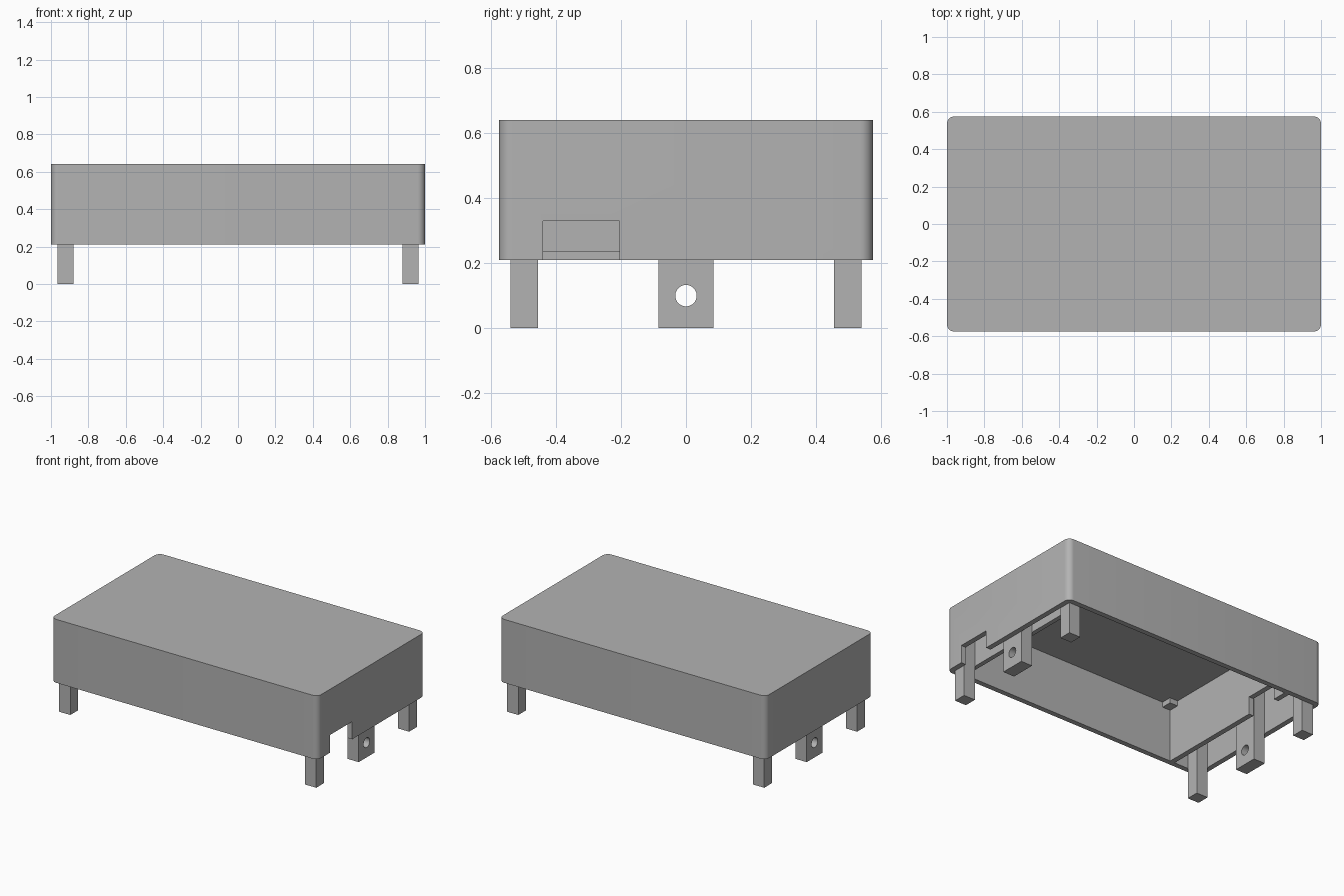
import bpy, bmesh, math
from mathutils import Matrix, Vector

old = bpy.data.objects.get("Cube")
if old:
    bpy.data.objects.remove(old, do_unlink=True)

grey = bpy.data.materials.new("plain grey")
grey.use_nodes = True
colour = (0.45, 0.45, 0.45, 1)
grey.diffuse_color = colour
grey.node_tree.nodes["Principled BSDF"].inputs["Base Color"].default_value = colour

RIM, CEILING, TOP = 0.21, 0.6, 0.64      # key heights
HALF_X, HALF_Y, WALL = 1.0, 0.575, 0.035
IN_X, IN_Y = HALF_X - WALL, HALF_Y - WALL
POST = 0.085


def finish(name, bm):
    mesh = bpy.data.meshes.new(name)
    bm.to_mesh(mesh)
    bm.free()
    mesh.materials.append(grey)
    obj = bpy.data.objects.new(name, mesh)
    bpy.context.collection.objects.link(obj)
    return obj


def box(name, low, high, corner=0):
    low, high = Vector(low), Vector(high)
    bm = bmesh.new()
    bmesh.ops.create_cube(bm, size=1)
    for v in bm.verts:
        v.co = (low + high) / 2 + v.co * (high - low)
    if corner:
        upright = [e for e in bm.edges
                   if abs(e.verts[0].co.z - e.verts[1].co.z) > 0.01]
        bmesh.ops.bevel(bm, geom=upright, offset=corner, segments=8,
                        profile=0.5, affect='EDGES')
    return finish(name, bm)


def rod(name, centre, radius, length):
    bm = bmesh.new()
    place = Matrix.Translation(centre) @ Matrix.Rotation(math.pi / 2, 4, 'Y')
    bmesh.ops.create_cone(bm, cap_ends=True, segments=32, radius1=radius,
                          radius2=radius, depth=length, matrix=place)
    return finish(name, bm)


def select(obj):
    bpy.ops.object.select_all(action='DESELECT')
    obj.select_set(True)
    bpy.context.view_layer.objects.active = obj


def cut(obj, cutter):
    cutter.hide_render = True
    select(obj)
    mod = obj.modifiers.new("cut", 'BOOLEAN')
    mod.operation = 'DIFFERENCE'
    mod.solver = 'EXACT'
    mod.object = cutter
    bpy.ops.object.modifier_apply(modifier=mod.name)
    bpy.data.objects.remove(cutter, do_unlink=True)


def smooth(obj):
    select(obj)
    bpy.ops.object.shade_smooth_by_angle(angle=math.radians(30))


# Hollow cover with rounded upright corners and a cable notch on the left end
cover = box("cover", (-HALF_X, -HALF_Y, RIM), (HALF_X, HALF_Y, TOP), 0.04)
cut(cover, box("cavity", (-IN_X, -IN_Y, 0), (IN_X, IN_Y, CEILING)))
cut(cover, box("notch", (IN_X - 0.02, -0.44, 0), (1.1, -0.205, 0.33)))
smooth(cover)

# Inner partitions
box("left_partition", (0.85, -IN_Y, 0.235), (0.88, IN_Y, CEILING))
right = box("right_partition", (-0.775, -IN_Y, RIM), (-0.74, IN_Y, CEILING))
cut(right, box("notch", (-0.85, 0.205, 0), (-0.7, 0.44, 0.33)))

# Small block in the corner of the ceiling
box("ceiling_block", (-0.74, -IN_Y, 0.565), (-0.68, -0.47, CEILING))

# Corner legs and drilled middle tabs, tucked against the inside of the walls
for side, sx in (("left", 1), ("right", -1)):
    x0, x1 = sorted((sx * IN_X, sx * (IN_X - POST)))
    for end, sy in (("front", -1), ("back", 1)):
        y0, y1 = sorted((sy * IN_Y, sy * (IN_Y - POST)))
        box(f"{end}_{side}_leg", (x0, y0, 0), (x1, y1, CEILING))
    tab = box(f"{side}_tab", (x0, -POST, 0), (x1, POST, CEILING))
    cut(tab, rod("hole", ((x0 + x1) / 2, 0, 0.1), 0.033, 0.2))
    smooth(tab)
